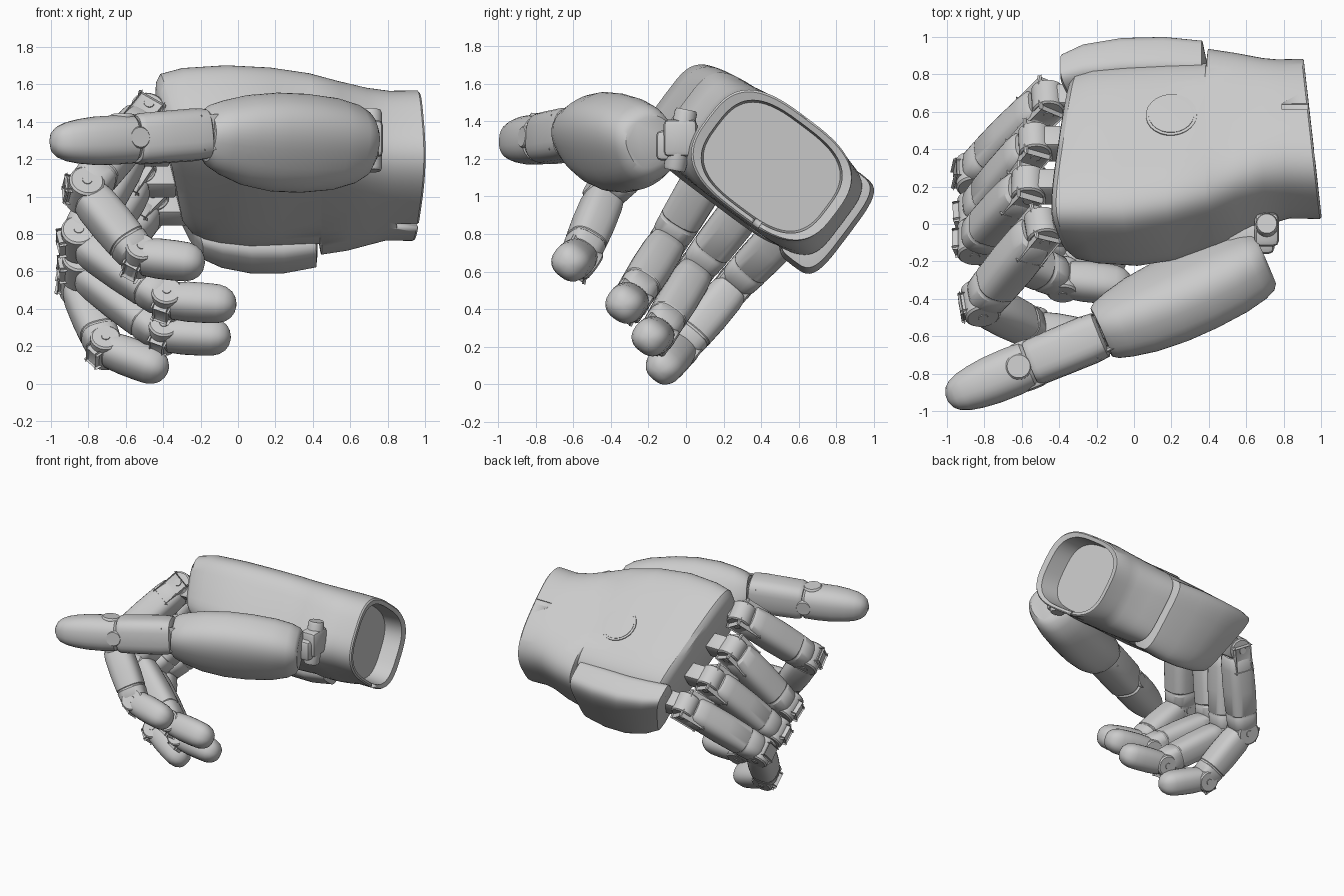
import bpy, bmesh, math
from mathutils import Vector, Matrix

if "Cube" in bpy.data.objects:
    bpy.data.objects.remove(bpy.data.objects["Cube"])

W = Vector((0, .8, -.6))      # across the palm, thumb side to little finger side
N = Vector((0, .6, .8))       # out of the back of the hand
X = Vector((1, 0, 0))


def finish(name, bm, angle=32):
    bmesh.ops.recalc_face_normals(bm, faces=bm.faces)
    me = bpy.data.meshes.new(name)
    bm.to_mesh(me)
    bm.free()
    ob = bpy.data.objects.new(name, me)
    bpy.context.collection.objects.link(ob)
    for p in me.polygons:
        p.use_smooth = True
    bpy.ops.object.select_all(action='DESELECT')
    ob.select_set(True)
    bpy.context.view_layer.objects.active = ob
    bpy.ops.object.shade_smooth_by_angle(angle=math.radians(angle))
    return ob


def loft(name, sections, n=36):
    """Skin superellipse sections (centre, half axis U, half axis V, exponent)."""
    bm = bmesh.new()
    rings = []
    for c, u, v, e in sections:
        ring = []
        for i in range(n):
            a = 2 * math.pi * i / n
            ca, sa = math.cos(a), math.sin(a)
            p = math.copysign(abs(ca) ** (2 / e), ca)
            q = math.copysign(abs(sa) ** (2 / e), sa)
            ring.append(bm.verts.new(c + u * p + v * q))
        rings.append(ring)
    for r, s in zip(rings, rings[1:]):
        for i in range(n):
            bm.faces.new((r[i], r[(i + 1) % n], s[(i + 1) % n], s[i]))
    bm.faces.new(rings[0])
    bm.faces.new(rings[-1])
    return finish(name, bm)


def frame(a, b, side):
    d = (b - a).normalized()
    s = (side - d * side.dot(d)).normalized()
    return d, s, d.cross(s)


def limb(name, a, b, side, rs, rt, profile, e=2.6):
    """Segment from a to b with (position, scale) profile."""
    a, b = Vector(a), Vector(b)
    d, s, t = frame(a, b, side)
    return loft(name, [(a.lerp(b, k), s * rs * r, t * rt * r, e) for k, r in profile], 28)


def pin(name, c, axis, r, half):
    """Short bevelled cylinder."""
    c, axis = Vector(c), Vector(axis).normalized()
    u = axis.orthogonal().normalized()
    v = axis.cross(u)
    ks = [(-half, .88), (-half * .9, 1), (half * .9, 1), (half, .88)]
    return loft(name, [(c + axis * h, u * r * k, v * r * k, 2) for h, k in ks], 24)


def block(name, c, ax, ay, az, size, bevel=.015):
    """Bevelled box on three axes."""
    bm = bmesh.new()
    bmesh.ops.create_cube(bm, size=1)
    m = Matrix((ax * size[0], ay * size[1], az * size[2])).transposed()
    for v in bm.verts:
        v.co = Vector(c) + m @ v.co
    bmesh.ops.bevel(bm, geom=bm.edges[:], offset=bevel, segments=2, affect='EDGES', profile=.5)
    return finish(name, bm)


def palm_section(x, wc, hw, nc, hn, e, kw=0, kn=0):
    return (X * x + W * wc + N * nc, (W + X * kw) * hw, (N + X * kn) * hn, e)


# palm shell with hollow wrist socket
palm = loft("palm_shell", [palm_section(*s) for s in (
    (.80, -.33, .36, 1.2, .27, 3, -.09, -.07),
    (.945, -.33, .37, 1.2, .28, 3, -.09, -.07),
    (.955, -.33, .42, 1.205, .305, 3, -.09, -.07),
    (.945, -.335, .425, 1.205, .315, 3, -.09, -.07),
    (.80, -.335, .42, 1.205, .315, 3, -.06, -.05),
    (.70, -.345, .435, 1.195, .315, 3.4, 0, -.05),
    (.56, -.36, .485, 1.185, .31, 4, 0, -.1),
    (.42, -.38, .53, 1.18, .305, 4.5, 0, -.1),
    (.41, -.43, .48, 1.18, .305, 4.5, 0, -.1),
    (.20, -.46, .52, 1.17, .305, 4.5, 0, -.12),
    (.00, -.48, .535, 1.16, .305, 4.5, .04, -.18),
    (-.20, -.48, .525, 1.16, .29, 4.5, .09, -.24),
    (-.30, -.475, .51, 1.155, .265, 4.5, .12, -.28),
    (-.34, -.47, .485, 1.155, .235, 4, .12, -.25),
    (-.37, -.47, .43, 1.155, .18, 3.5, .12, -.2))], 64)

# slots in the wrist rim
for c, sz in (((.86, .66, 1.47), (.14, .04, .12)), ((.92, .38, .86), (.14, .04, .12))):
    cut = block("slot_cutter", c, X, W, N, sz, .002)
    cut.hide_render = True
    cut.hide_viewport = True
    mod = palm.modifiers.new("slot", 'BOOLEAN')
    mod.object = cut
    mod.solver = 'EXACT'

# raised plate along the little finger side
loft("side_plate", [palm_section(*s) for s in (
    (.40, .04, .09, 1.16, .25, 4, 0, -.1),
    (.39, .06, .13, 1.16, .29, 4, 0, -.1),
    (.20, .075, .14, 1.15, .305, 4, 0, -.15),
    (.00, .075, .14, 1.145, .30, 4, 0, -.25),
    (-.18, .05, .13, 1.145, .285, 4, 0, -.35),
    (-.29, .015, .11, 1.145, .26, 4, 0, -.4),
    (-.31, .0, .08, 1.145, .21, 4, 0, -.4))])

# round cover on the back of the hand
hub = X * .2 + W * -.38 + N * 1.474
pin("back_cover_ring", hub, N - X * .03, .137, .009)
pin("back_cover", hub + N * .004, N - X * .03, .122, .009)

# segment profiles
BODY = [(.08, .8), (.11, .93), (.22, 1), (.5, 1.02), (.76, .98), (.77, .94), (.79, .94), (.8, .97),
        (.92, .93), (.96, .8)]
TIP = [(.04, .8), (.08, .93), (.3, 1), (.55, 1), (.74, .97), (.85, .86), (.93, .66), (.98, .4), (1, .12)]


def hinge(name, c, side, r, half, d, t):
    """Pivot with end discs and a small stop tab on its outer face."""
    pin(name + "_pivot", c, side, r, half)
    pin(name + "_axle", c, side, r * .3, half + .004)
    block(name + "_stop", Vector(c) + t * r * .72, d, side, t, (r * .9, half * 1.1, r * .7))


# four fingers: joints from knuckle to tip, and thickness
fingers = {
    "index": (((-.49, -.02, 1.44), (-.82, -.42, 1.03), (-.53, -.565, .68), (-.18, -.63, .64)), 1.0),
    "middle": (((-.565, .205, 1.265), (-.85, -.09, .77), (-.38, -.295, .445), (-.01, -.335, .42)), 1.0),
    "ring": (((-.53, .435, 1.10), (-.85, .06, .62), (-.40, -.155, .265), (-.04, -.2, .245)), .97),
    "little": (((-.46, .66, .95), (-.86, .265, .54), (-.71, -.03, .19), (-.38, -.145, .065)), .97),
}
for f, (pts, k) in fingers.items():
    a, b, c, e = map(Vector, pts)
    # bend axis is perpendicular to the plane of the finger
    s = (b - a).cross(c - b).normalized()
    s = s if s.dot(W) > 0 else -s
    s = (s + W).normalized()
    # knuckle fork and lug
    pin(f + "_knuckle", a, s, .09 * k, .08)
    pin(f + "_knuckle_axle", a, s, .03, .105)
    for sg in (-1, 1):
        block(f + "_fork", a.lerp(b, .1) + s * .085 * sg, *frame(a, b, s), (.2, .03, .14))
    block(f + "_lug", a + X * .1 - N * .01, X, W, N, (.2, .13, .16))
    # segments
    limb(f + "_proximal", a, b, s, .115 * k, .115 * k, BODY, 3)
    limb(f + "_middle", b, c, s, .108 * k, .108 * k, BODY, 2.8)
    limb(f + "_distal", c, e, s, .105 * k, .1 * k, TIP, 2.4)
    for nm, p, q, r2 in (("_mid_joint", a, b, c), ("_end_joint", b, c, e)):
        d = ((q - p).normalized() + (r2 - q).normalized()).normalized()
        out = ((q - p).normalized() - (r2 - q).normalized()).normalized()
        hinge(f + nm, q, s, (.095 if nm == "_mid_joint" else .085) * k, .1 * k, d, out)

# thumb base pod
T0, T1 = Vector((.70, -.19, 1.31)), Vector((-.22, -.6, 1.35))
d, s, t = frame(T0, T1, Vector((0, .55, -1)))
pod = [(0, .5), (.02, .65), (.08, .8), (.2, .94), (.38, 1.02), (.55, 1.02), (.72, .92), (.85, .75), (.92, .62),
       (.95, .5)]
loft("thumb_base_pod", [(T0.lerp(T1, k) - Vector((0, 0, .04 * r)), s * .26 * r, t * .2 * r ** .55, 2.5)
                        for k, r in pod], 44)

# thumb root bracket joined to the palm
UY, UZ = Vector((0, 1, 0)), Vector((0, 0, 1))
block("thumb_root_bracket", (.71, -.03, 1.31), X, UY, UZ, (.13, .18, .2), .03)
pin("thumb_root_pivot", (.71, -.03, 1.3), (0, .2, 1), .06, .165)
block("thumb_root_arm", (.62, -.08, 1.27), X, UY, UZ, (.26, .16, .16), .03)

# thumb segments and joints
up = Vector((0, .1, 1))
K, M, E = Vector((-.1, -.56, 1.34)), Vector((-.57, -.755, 1.305)), Vector((-1.0, -.935, 1.29))
pin("thumb_knuckle", K, up, .085, .09)
pin("thumb_knuckle_axle", K, (.1, 1, .1), .04, .13)
td, ts, tt = frame(K, M, up)
for sg in (-1, 1):
    block("thumb_fork", K + td * .03 + tt * .09 * sg, td, ts, tt, (.22, .16, .03))
limb("thumb_proximal", K, M, up, .142, .132,
     [(.14, .75), (.17, .94), (.3, .99), (.6, .98), (.9, .96), (.94, .92), (.96, .88)], 3)
limb("thumb_distal", M, E, up, .132, .132,
     [(-.04, .85), (.0, .97), (.2, 1), (.45, .98), (.65, .9), (.8, .79), (.9, .64), (.96, .46), (1, .15)], 2.4)
pin("thumb_joint_disc", M + td * .05 + ts * .01, up, .07, .128)
pin("thumb_joint_side", M, tt, .06, .13)
